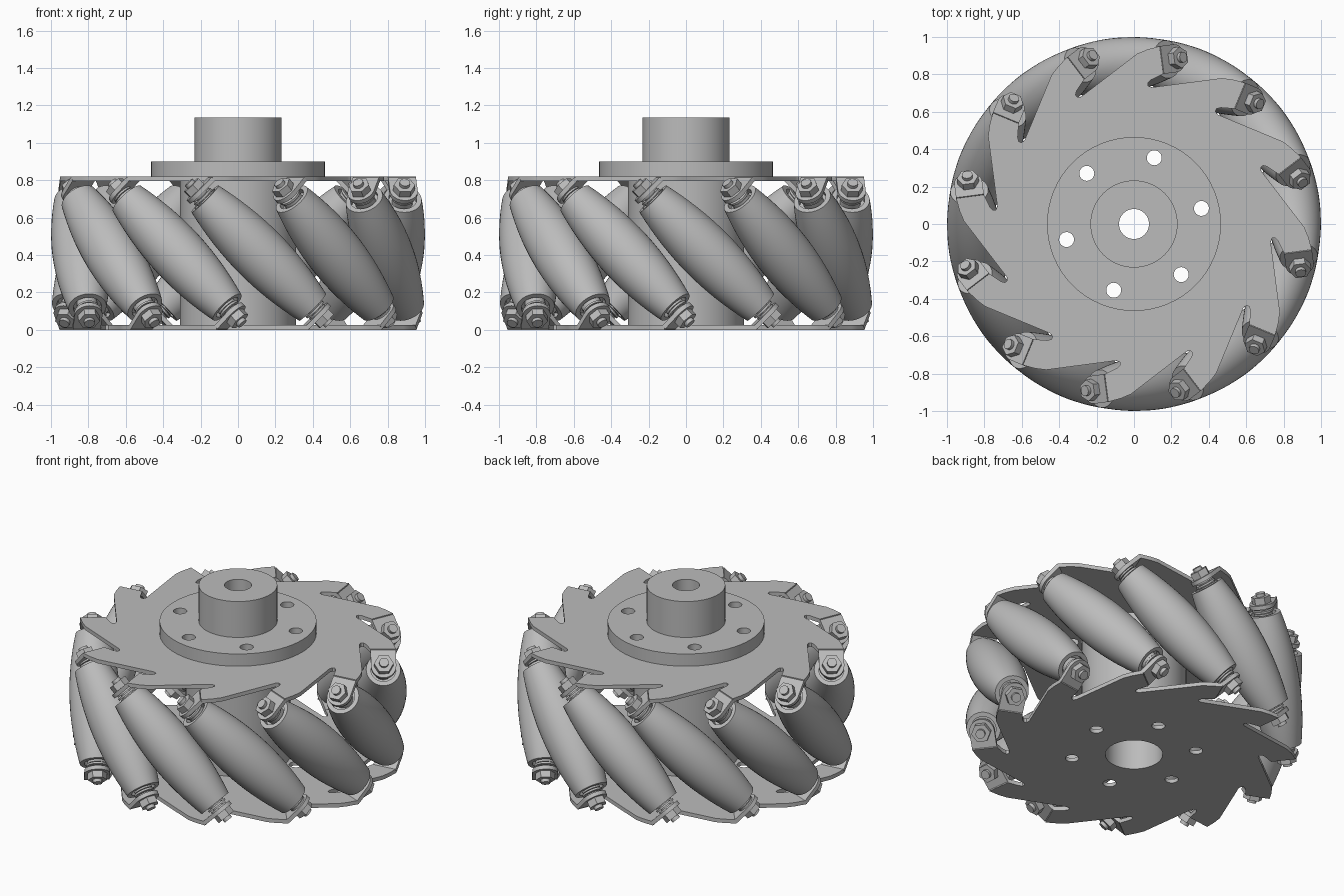
import bpy, bmesh
from math import pi, sin, cos, sqrt, radians
from mathutils import Matrix, Vector

cube = bpy.data.objects.get("Cube")
if cube:
    bpy.data.objects.remove(cube)

COUNT = 12             # rollers around the wheel
AXIS_R = 0.85          # distance of roller axes from the wheel axis
MID_Z = 0.41           # middle height of the rollers
THICK = 0.025          # sheet thickness

grey = bpy.data.materials.new("plain grey")
grey.use_nodes = True
grey.diffuse_color = (0.5, 0.5, 0.5, 1)
grey.node_tree.nodes["Principled BSDF"].inputs["Base Color"].default_value = (0.5, 0.5, 0.5, 1)


def add(name, mesh):
    """Link a mesh as an object, with grey material and smooth shading by angle."""
    obj = bpy.data.objects.new(name, mesh)
    bpy.context.collection.objects.link(obj)
    mesh.materials.clear()
    mesh.materials.append(grey)
    bpy.ops.object.select_all(action='DESELECT')
    obj.select_set(True)
    bpy.context.view_layer.objects.active = obj
    bpy.ops.object.shade_smooth_by_angle(angle=radians(32))
    return obj


def circle(radius, x=0, y=0, n=64):
    return [(x + radius * cos(2 * pi * i / n), y + radius * sin(2 * pi * i / n)) for i in range(n)]


def sheet(name, loops, z0, z1):
    """Extruded flat shape; the first loop is the outline, the others are holes."""
    curve = bpy.data.curves.new(name, 'CURVE')
    curve.dimensions = '2D'
    curve.fill_mode = 'BOTH'
    curve.extrude = (z1 - z0) / 2
    for loop in loops:
        spline = curve.splines.new('POLY')
        spline.points.add(len(loop) - 1)
        for point, (x, y) in zip(spline.points, loop):
            point.co = (x, y, 0, 1)
        spline.use_cyclic_u = True
    temp = bpy.data.objects.new(name, curve)
    bpy.context.collection.objects.link(temp)
    graph = bpy.context.evaluated_depsgraph_get()
    mesh = bpy.data.meshes.new_from_object(temp.evaluated_get(graph))
    bpy.data.objects.remove(temp)
    bm = bmesh.new()
    bm.from_mesh(mesh)
    bmesh.ops.remove_doubles(bm, verts=bm.verts, dist=0.0001)
    bmesh.ops.recalc_face_normals(bm, faces=bm.faces)
    bmesh.ops.translate(bm, verts=bm.verts, vec=(0, 0, (z0 + z1) / 2))
    bm.to_mesh(mesh)
    bm.free()
    return add(name, mesh)


def lathe(name, profile, steps):
    """Turn an (r, z) profile around z."""
    bm = bmesh.new()
    verts = [bm.verts.new((r, 0, z)) for r, z in profile]
    edges = [bm.edges.new(pair) for pair in zip(verts, verts[1:])]
    bmesh.ops.spin(bm, geom=verts + edges, axis=(0, 0, 1), cent=(0, 0, 0),
                   angle=2 * pi, steps=steps, use_duplicate=False)
    bmesh.ops.remove_doubles(bm, verts=bm.verts, dist=0.0001)
    bmesh.ops.recalc_face_normals(bm, faces=bm.faces)
    mesh = bpy.data.meshes.new(name)
    bm.to_mesh(mesh)
    bm.free()
    return add(name, mesh)


def swirl(side):
    """Saw-toothed plate outline; each tooth ends at the fold of a roller tab."""
    tooth = [(0.90, -0.135), (0.915, -0.19), (0.925, -0.26), (0.775, -0.26),
             (0.752, -0.19), (0.738, -0.172), (0.722, -0.172), (0.712, -0.19)]
    points = []
    for k in range(COUNT):
        a = radians(7.5) - side * 2 * pi * k / COUNT
        for u, t in tooth:
            t *= side
            points.append((u * cos(a) - t * sin(a), u * sin(a) + t * cos(a)))
    return points


# Hub, flange and the two side plates
bolt_holes = [circle(0.04, 0.37 * cos(a), 0.37 * sin(a), 24)
              for a in (radians(13 + 60 * k) for k in range(6))]
top = 2 * MID_Z
sheet("upper_plate", [swirl(1), circle(0.17)] + bolt_holes, top - THICK, top)
sheet("lower_plate", [swirl(-1), circle(0.17)] + bolt_holes, 0, THICK)
sheet("hub_tube", [circle(0.31), circle(0.17)], THICK, top - THICK)
sheet("flange", [circle(0.465), circle(0.08)] + bolt_holes, top, 0.90)
sheet("shaft_boss", [circle(0.233), circle(0.08)], 0.90, 1.135)

# Barrel roller, shaped so that its outside follows the wheel's rim
half = 0.41
barrel = [(1 - sqrt(AXIS_R ** 2 + s * s / 2), s)
          for s in (half * (1 - i / 8) for i in range(17))]
end_cup = [(0.03, half - 0.03), (0.075, half - 0.03), (0.075, half)]
roller = lathe("roller", end_cup + barrel + [(r, -z) for r, z in reversed(end_cup)], 40)

# Pin with stacked washers, hex nut and bent tab for one roller end
pin = lathe("roller_pin", [
    (0, 0.37), (0.055, 0.37), (0.055, 0.415), (0.04, 0.415), (0.04, 0.42),
    (0.062, 0.42), (0.062, 0.432), (0.035, 0.432), (0.035, 0.438),
    (0.055, 0.438), (0.055, 0.45), (0.028, 0.45), (0.028, 0.535), (0, 0.535)], 24)
nut = lathe("hex_nut", [(0.028, 0.472), (0.058, 0.472), (0.058, 0.515), (0.028, 0.515)], 6)
fold = 0.1
tab_outline = [(0.075, fold), (-0.075, fold)] + [
    (0.075 * cos(a), 0.075 * sin(a)) for a in (pi + pi * i / 16 for i in range(17))]
tab = sheet("bent_tab", [tab_outline], 0.448, 0.448 + THICK)


def place(source, matrix, first):
    obj = source if first else source.copy()
    if not first:
        bpy.context.collection.objects.link(obj)
    obj.matrix_world = matrix


# Repeat the slanted rollers and their end fittings around the wheel
for k in range(COUNT):
    frame = (Matrix.Rotation(radians(7.5 + 30 * k), 4, 'Z')
             @ Matrix.Translation(Vector((AXIS_R, 0, MID_Z)))
             @ Matrix.Rotation(pi / 4, 4, 'X'))
    place(roller, frame, k == 0)
    for end in (0, 1):
        flipped = frame @ Matrix.Rotation(pi * end, 4, 'X')
        for part in (pin, nut, tab):
            place(part, flipped, k == 0 and end == 0)
